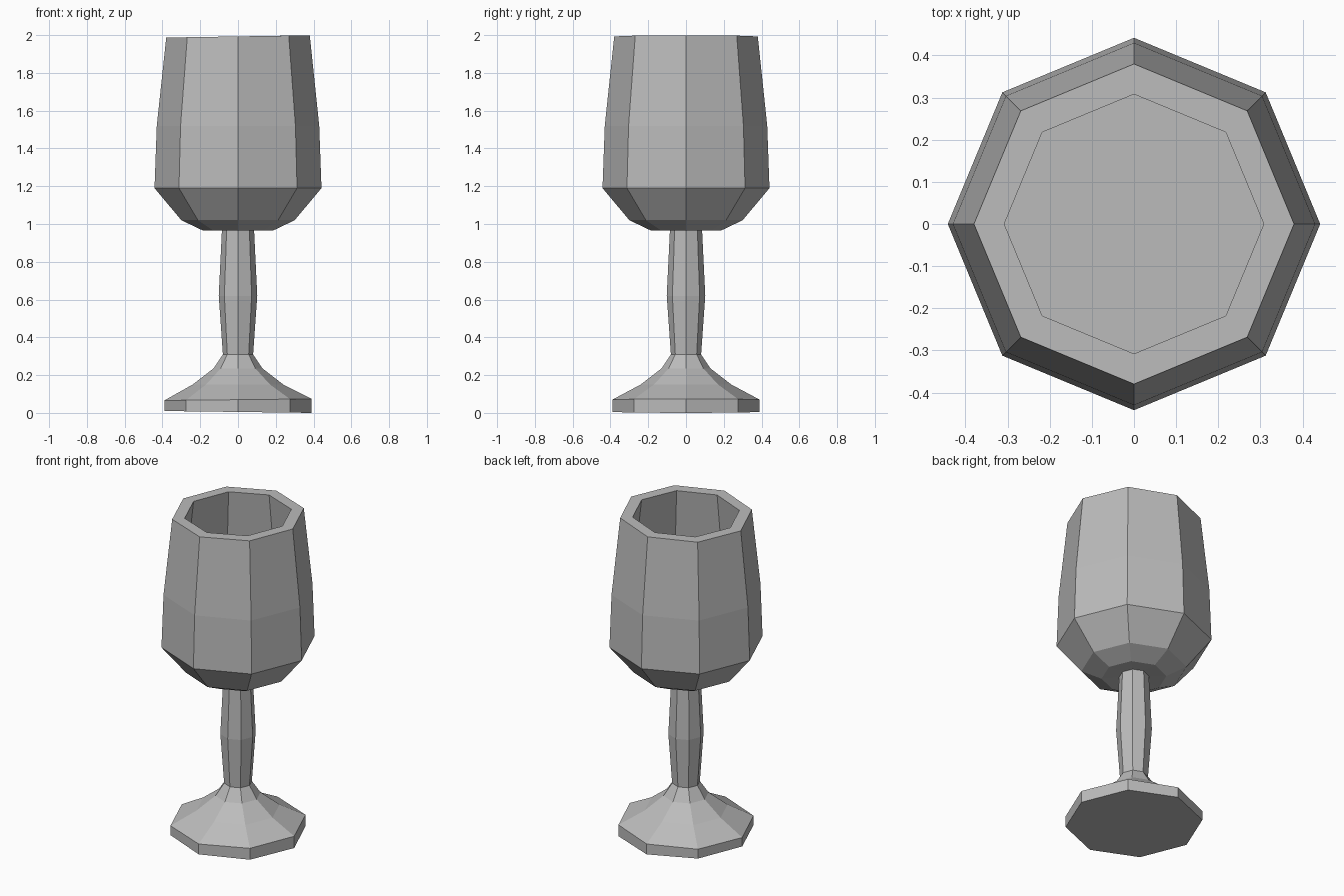
import bpy, bmesh
from math import cos, sin, tau

cube = bpy.data.objects.get("Cube")
if cube:
    bpy.data.objects.remove(cube, do_unlink=True)

SIDES = 8

grey = bpy.data.materials.new("plain_grey")
grey.use_nodes = True
grey.diffuse_color = (0.5, 0.5, 0.5, 1)
grey.node_tree.nodes["Principled BSDF"].inputs["Base Color"].default_value = (0.5, 0.5, 0.5, 1)


def lathe(name, profile, cap_start=False, cap_end=False):
    """Spin (radius, height, sideways tilt) rings into a faceted eight-sided part."""
    bm = bmesh.new()
    rings = []
    for r, z, tilt in profile:
        ring = []
        for i in range(SIDES):
            a = tau * i / SIDES
            ring.append(bm.verts.new((r * cos(a), r * sin(a), z + tilt * cos(a))))
        rings.append(ring)
    for low, high in zip(rings, rings[1:]):
        for i in range(SIDES):
            j = (i + 1) % SIDES
            bm.faces.new((low[i], low[j], high[j], high[i]))
    if cap_start:
        bm.faces.new(rings[0][::-1])
    if cap_end:
        bm.faces.new(rings[-1])
    mesh = bpy.data.meshes.new(name)
    bm.to_mesh(mesh)
    bm.free()
    mesh.materials.append(grey)
    obj = bpy.data.objects.new(name, mesh)
    bpy.context.collection.objects.link(obj)
    return obj


# Foot: flat base, thin rim and a flared cone up to the stem
lathe("foot", [(0.39, 0.005, -0.005), (0.39, 0.07, 0.004), (0.24, 0.15, 0),
               (0.13, 0.235, 0), (0.08, 0.31, 0)], cap_start=True)

# Stem: slightly swollen in the middle
lathe("stem", [(0.08, 0.31, 0), (0.102, 0.62, 0), (0.085, 0.97, 0)])

# Bowl: underside, belly, rim, then the inner wall down to a flat floor
lathe("bowl", [(0.085, 0.97, 0), (0.185, 0.965, 0), (0.30, 1.02, 0),
               (0.442, 1.19, 0), (0.43, 1.52, 0), (0.38, 1.993, 0.006),
               (0.308, 1.993, 0.005), (0.365, 1.52, 0), (0.375, 1.2, 0)],
      cap_end=True)
